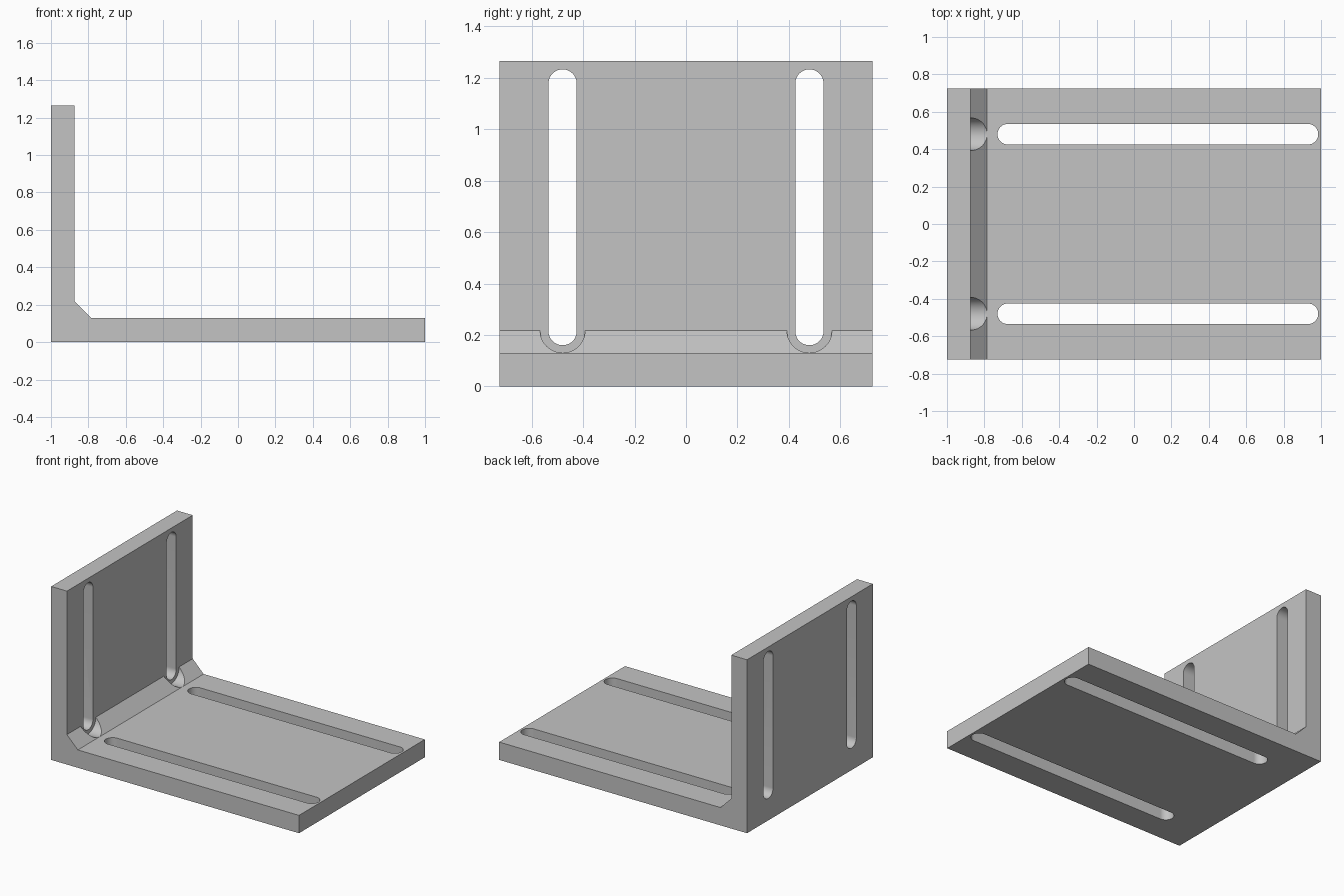
import bpy, bmesh, math
from mathutils import Vector

if "Cube" in bpy.data.objects:
    bpy.data.objects.remove(bpy.data.objects["Cube"])

HALF_Y = 0.725      # half width of the bracket
SLOT_Y = 0.48       # slot distance from the centre line
SLOT_R = 0.055
WALL_X = -0.873     # inner face of the upright
FLOOR_Z = 0.13      # top of the base plate


def prism(name, points, offset):
    """Extrude a closed planar outline along offset."""
    bm = bmesh.new()
    face = bm.faces.new([bm.verts.new(p) for p in points])
    new = bmesh.ops.extrude_face_region(bm, geom=[face])["geom"]
    bmesh.ops.translate(bm, vec=offset, verts=[v for v in new if isinstance(v, bmesh.types.BMVert)])
    bmesh.ops.recalc_face_normals(bm, faces=bm.faces)
    mesh = bpy.data.meshes.new(name)
    bm.to_mesh(mesh)
    bm.free()
    obj = bpy.data.objects.new(name, mesh)
    bpy.context.collection.objects.link(obj)
    return obj


def stadium(a, b, r, n=24):
    """Rounded slot outline (along, across) between arc centres a and b."""
    pts = []
    for centre, start in ((b, -math.pi / 2), (a, math.pi / 2)):
        for i in range(n + 1):
            t = start + math.pi * i / n
            pts.append((centre + r * math.cos(t), r * math.sin(t)))
    return pts


# L-shaped body with a chamfered inside corner
outline = [(-1, 0), (1, 0), (1, FLOOR_Z), (-0.785, FLOOR_Z),
           (WALL_X, 0.218), (WALL_X, 1.265), (-1, 1.265)]
bracket = prism("angle_bracket", [(x, -HALF_Y, z) for x, z in outline], Vector((0, 2 * HALF_Y, 0)))

# Slots through both plates, and round reliefs in the chamfer
cutters = []
for s in (-1, 1):
    y = s * SLOT_Y
    cutters.append(prism("base_slot_cutter",
                         [(u, y + v, -0.1) for u, v in stadium(-0.675, 0.93, SLOT_R)],
                         Vector((0, 0, 0.4))))
    cutters.append(prism("wall_slot_cutter",
                         [(-1.1, y + v, u) for u, v in stadium(0.215, 1.178, SLOT_R)],
                         Vector((0.4, 0, 0))))
    circle = [(WALL_X, y + 0.0875 * math.cos(t), 0.218 + 0.0875 * math.sin(t))
              for t in (2 * math.pi * i / 48 for i in range(48))]
    cutters.append(prism("relief_cutter", circle, Vector((0.2, 0, 0))))

bpy.context.view_layer.objects.active = bracket
bracket.select_set(True)
for c in cutters:
    mod = bracket.modifiers.new("cut", "BOOLEAN")
    mod.operation = "DIFFERENCE"
    mod.solver = "EXACT"
    mod.object = c
    bpy.ops.object.modifier_apply(modifier=mod.name)
for c in cutters:
    bpy.data.objects.remove(c)

# Plain grey metal
grey = bpy.data.materials.new("plain_grey")
grey.diffuse_color = (0.55, 0.55, 0.55, 1)
grey.use_nodes = True
grey.node_tree.nodes["Principled BSDF"].inputs["Base Color"].default_value = grey.diffuse_color
bracket.data.materials.clear()
bracket.data.materials.append(grey)
for p in bracket.data.polygons:
    p.material_index = 0
bpy.ops.object.shade_smooth_by_angle(angle=math.radians(30))
